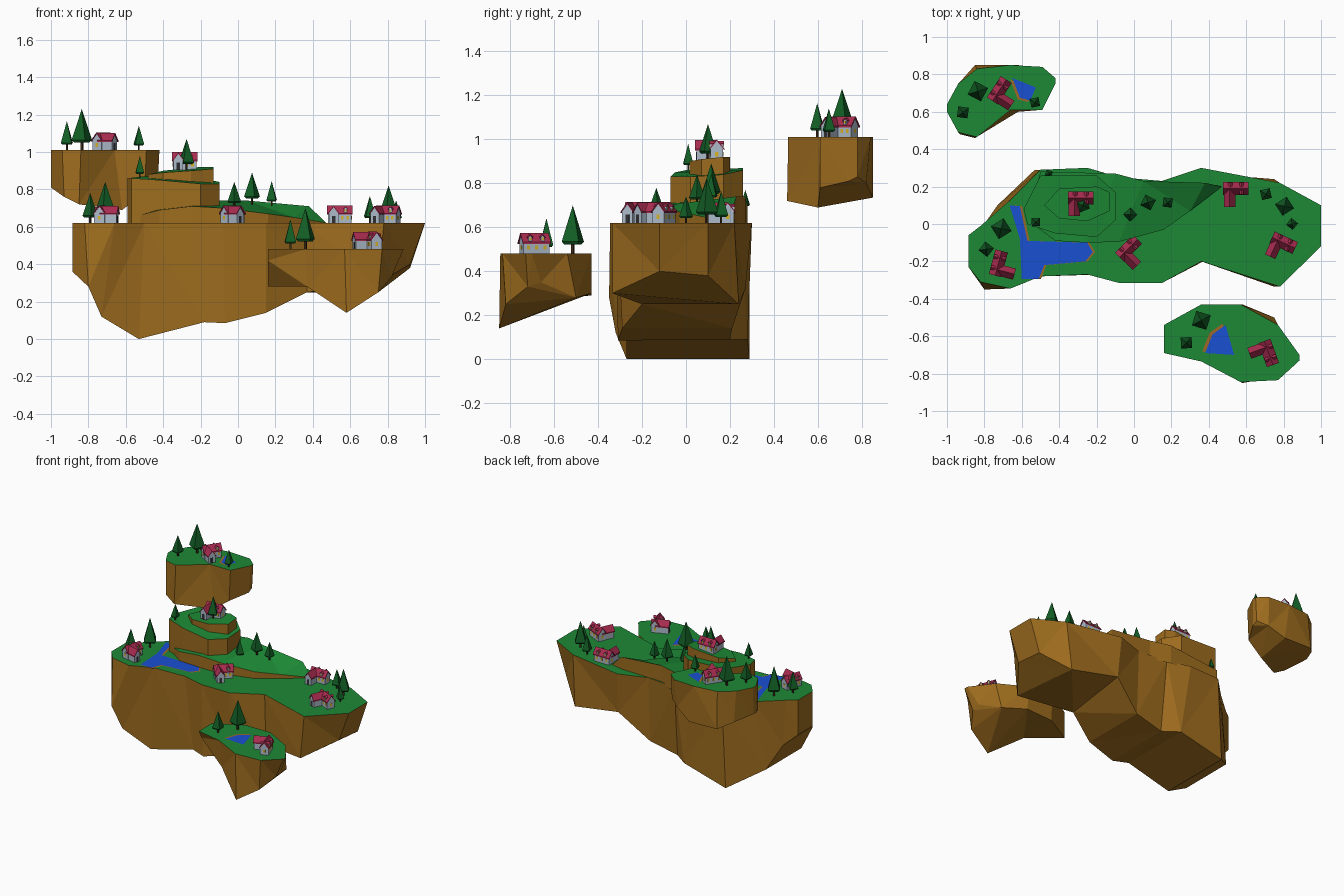
import bpy, bmesh
from math import radians
from mathutils import Matrix, Vector

if "Cube" in bpy.data.objects:
    bpy.data.objects.remove(bpy.data.objects["Cube"])


def material(name, rgb):
    m = bpy.data.materials.new(name)
    m.diffuse_color = (*rgb, 1)
    m.use_nodes = True
    m.node_tree.nodes["Principled BSDF"].inputs["Base Color"].default_value = m.diffuse_color
    return m


GRASS, ROCK, WATER, BANK, WALL, ROOF, GLASS, DOOR, LEAF, TRUNK = [
    material("grass", (.012, .25, .035)), material("rock", (.34, .15, .013)),
    material("water", (.01, .08, .65)), material("bank", (.33, .14, .02)),
    material("wall", (.42, .50, .60)), material("roof", (.40, .025, .08)),
    material("window_yellow", (.68, .46, .02)), material("door", (.03, .03, .035)),
    material("leaf", (.006, .11, .018)), material("trunk", (.05, .025, .01))]


def finish(bm, name, mats):
    bmesh.ops.recalc_face_normals(bm, faces=bm.faces)
    me = bpy.data.meshes.new(name)
    bm.to_mesh(me)
    bm.free()
    for m in mats:
        me.materials.append(m)
    ob = bpy.data.objects.new(name, me)
    bpy.context.collection.objects.link(ob)
    return ob


def island(name, ztop, stations):
    """Loft cross-sections: top x, front y, back y / bottom x, front y, back y, front z, back z."""
    bm = bmesh.new()
    rows = []
    for x, yf, yb, xb, bf, bb, zf, zb in stations:
        rows.append([bm.verts.new(c) for c in
                     ((x, yf, ztop), (xb, bf, zf), (xb, bb, zb), (x, yb, ztop))])
    for a, b in zip(rows, rows[1:]):
        for i in range(4):
            j = (i + 1) % 4
            f = bm.faces.new((a[i], a[j], b[j], b[i]))
            f.material_index = 0 if i == 3 else 1
    for r in (rows[0], rows[-1]):
        bm.faces.new(r).material_index = 1
    bmesh.ops.triangulate(bm, faces=bm.faces)
    return finish(bm, name, [GRASS, ROCK])


def terrace(name, zbase, pts):
    """Grassy step with a sloping top and rock sides."""
    bm = bmesh.new()
    top = [bm.verts.new(p) for p in pts]
    low = [bm.verts.new((x, y, zbase)) for x, y, z in pts]
    cap = bm.faces.new(top)
    for i in range(len(pts)):
        j = (i + 1) % len(pts)
        bm.faces.new((top[i], top[j], low[j], low[i])).material_index = 1
    bmesh.ops.triangulate(bm, faces=[cap])
    return finish(bm, name, [GRASS, ROCK])


def pond(name, z, pts, shift):
    """Flat water with a strip of bare bank showing along its edge."""
    for label, mat, dz, d in (("_bank", BANK, .001, shift), ("_water", WATER, .003, (0, 0))):
        bm = bmesh.new()
        f = bm.faces.new([bm.verts.new((x + d[0], y + d[1], z + dz)) for x, y in pts])
        bmesh.ops.triangulate(bm, faces=[f])
        ob = finish(bm, name + label, [mat])
        if ob.data.polygons[0].normal.z < 0:
            ob.data.flip_normals()


def extrude(bm, profile, length, M, mi):
    """Extrude a closed y-z profile along local x, centred."""
    ends = [[bm.verts.new(M @ Vector((s * length / 2, y, z))) for y, z in profile] for s in (-1, 1)]
    n = len(profile)
    faces = [bm.faces.new(e) for e in ends]
    faces += [bm.faces.new((ends[0][i], ends[0][(i + 1) % n], ends[1][(i + 1) % n], ends[1][i]))
              for i in range(n)]
    for f in faces:
        f.material_index = mi


def wing(bm, M, length, w, eave, ridge, t):
    """Gabled block with a folded roof slab."""
    h, o = w / 2, t * .8
    extrude(bm, [(-h, 0), (h, 0), (h, eave), (0, ridge), (-h, eave)], length, M, 0)
    s = (ridge - eave) / h * o
    extrude(bm, [(-h - o, eave - s), (0, ridge), (h + o, eave - s),
                 (h + o, eave - s + t), (0, ridge + t), (-h - o, eave - s + t)], length + 2 * o, M, 1)


def pane(bm, M, x, y, z, sx, sy, sz, mi):
    extrude(bm, [(-sy / 2, -sz / 2), (sy / 2, -sz / 2), (sy / 2, sz / 2), (-sy / 2, sz / 2)],
            sx, M @ Matrix.Translation((x, y, z)), mi)


def house(name, x, y, z, deg):
    M = Matrix.Translation((x, y, z)) @ Matrix.Rotation(radians(deg), 4, 'Z')
    turn = Matrix.Rotation(radians(90), 4, 'Z')
    bm = bmesh.new()
    # main wing, front wing and dormers
    wing(bm, M, .125, .058, .052, .088, .007)
    wing(bm, M @ Matrix.Translation((-.034, -.05, 0)) @ turn, .085, .05, .052, .085, .007)
    for dx, dy in ((.03, -.018), (.03, .018), (-.03, .018)):
        wing(bm, M @ Matrix.Translation((dx, dy, .055)) @ turn, .024, .017, .02, .028, .004)
        pane(bm, M, dx, dy + (.013 if dy > 0 else -.013), .068, .009, .002, .01, 2)
    # windows and door
    for px in (.012, .042):
        pane(bm, M, px, -.0295, .028, .014, .002, .02, 2)
    for px in (-.04, 0, .04):
        pane(bm, M, px, .0295, .028, .014, .002, .02, 2)
    for px in (-.063, .063):
        pane(bm, M, px, 0, .028, .002, .014, .02, 2)
    pane(bm, M, -.034, -.093, .019, .018, .002, .038, 3)
    return finish(bm, name, [WALL, ROOF, GLASS, DOOR])


def tree(name, x, y, z, h, turn):
    bm = bmesh.new()
    # trunk, flared underside and crown
    for mi, n, r1, r2, lo, hi in ((1, 4, .04, .04, 0, .24), (0, 4, .2, .26, .19, .25),
                                  (0, 4, .26, 0, .25, 1)):
        old = set(bm.faces)
        M = Matrix.Translation((x, y, z + (lo + hi) / 2 * h)) @ Matrix.Rotation(turn, 4, 'Z')
        bmesh.ops.create_cone(bm, cap_ends=True, segments=n, radius1=r1 * h, radius2=r2 * h,
                              depth=(hi - lo) * h, matrix=M)
        for f in set(bm.faces) - old:
            f.material_index = mi
    return finish(bm, name, [LEAF, TRUNK])


# Floating islands
island("main_island", .62, [
    (-.885, -.23, -.06, -.885, -.23, -.06, .36, .36),
    (-.82, -.31, -.01, -.80, -.35, 0, .28, .28),
    (-.66, -.345, .13, -.73, -.32, .1, .12, .12),
    (-.50, -.28, .29, -.53, -.27, .29, 0, 0),
    (-.25, -.27, .30, -.18, -.27, .28, .09, .09),
    (-.08, -.315, .25, -.07, -.31, .2, .085, .09),
    (.15, -.315, .23, .15, -.29, .21, .14, .14),
    (.36, -.20, .30, .37, -.2, .27, .25, .32),
    (.78, -.335, .22, .75, -.335, .24, .30, .25),
    (1.0, -.12, .10, .92, -.12, .1, .40, .38)])
island("front_island", .48, [
    (.16, -.69, -.54, .16, -.66, -.54, .42, .28),
    (.36, -.735, -.43, .37, -.72, -.43, .28, .29),
    (.57, -.845, -.43, .58, -.85, -.43, .14, .30),
    (.77, -.835, -.54, .75, -.82, -.5, .25, .28),
    (.885, -.73, -.70, .82, -.72, -.66, .33, .35)])
island("back_island", 1.01, [
    (-1, .60, .64, -1, .60, .63, .81, .81),
    (-.94, .49, .75, -.93, .48, .76, .76, .78),
    (-.84, .465, .83, -.85, .46, .85, .72, .74),
    (-.66, .61, .85, -.62, .60, .85, .69, .735),
    (-.49, .61, .84, -.50, .61, .82, .78, .80),
    (-.42, .75, .78, -.43, .74, .78, .81, .83)])

# Stepped hill
terrace("lower_hill", .6, [
    (-.57, .02, .65), (-.42, -.09, .69), (-.25, -.10, .71), (-.08, -.095, .70), (.16, -.03, .67),
    (.30, .07, .65), (.47, .20, .622), (.38, .22, .71), (.05, .23, .74), (-.10, .27, .74), (-.50, .28, .69)])
terrace("middle_hill", .62, [
    (-.59, .08, .86), (-.57, .0, .86), (-.42, -.05, .85), (-.20, -.07, .83), (-.10, .02, .83),
    (-.10, .17, .84), (-.2, .26, .86), (-.50, .26, .87)])
terrace("upper_hill", .8, [
    (-.48, .10, .88), (-.40, .03, .89), (-.25, .015, .90), (-.13, .07, .91),
    (-.13, .17, .92), (-.20, .20, .92), (-.40, .19, .90)])

# Water
pond("river", .62, [(-.665, .10), (-.61, .095), (-.57, -.09), (-.25, -.10), (-.22, -.15), (-.26, -.20),
                    (-.48, -.22), (-.51, -.295), (-.60, -.295), (-.61, -.08)], (.012, 0))
pond("front_pond", .48, [(.49, -.54), (.535, -.70), (.38, -.69), (.42, -.59)], (-.016, .008))
pond("back_pond", 1.01, [(-.65, .78), (-.525, .73), (-.555, .66), (-.61, .675)], (-.012, -.008))

# Houses: x, y, ground z, rotation
for i, h in enumerate([(-.285, .14, .905, 0), (.545, .19, .62, 0), (.80, -.10, .62, -25),
                       (-.03, -.13, .62, 45), (-.725, -.21, .62, 75), (-.72, .715, 1.01, 57),
                       (.72, -.69, .48, -70)]):
    house(f"house_{i + 1}", *h)

# Trees: x, y, ground z, height
for i, t in enumerate([(-.835, .71, 1.01, .22), (-.915, .597, 1.01, .155), (-.53, .65, 1.01, .13),
                       (-.71, -.025, .62, .22), (-.79, -.135, .62, .16), (-.455, .27, .68, .09),
                       (-.525, .01, .86, .12), (-.275, .10, .905, .165), (-.02, .05, .70, .14),
                       (.075, .115, .72, .17), (.18, .115, .71, .135), (.705, .16, .62, .145),
                       (.805, .095, .62, .20), (.845, 0, .62, .12), (.36, -.515, .48, .22),
                       (.28, -.635, .48, .16)]):
    tree(f"tree_{i + 1}", *t, .3 + i * .35)
